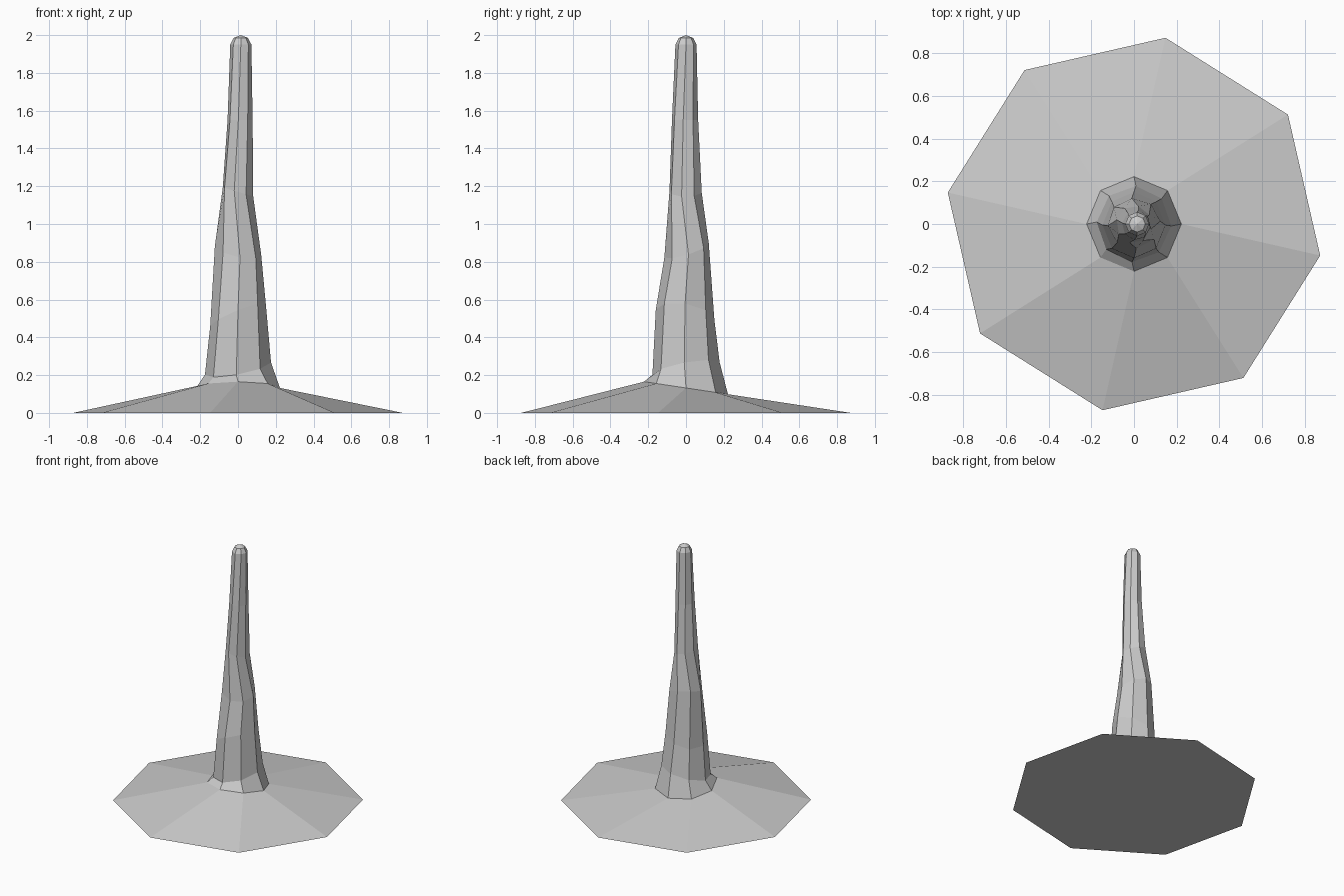
import bpy, bmesh
from math import cos, sin, radians

if "Cube" in bpy.data.objects:
    bpy.data.objects.remove(bpy.data.objects["Cube"])

SIDES = 8


def ring(bm, cx, cy, z, rx, ry, tilt_x=0, tilt_y=0, twist=0):
    """Add one tilted, twisted octagonal ring of vertices."""
    verts = []
    for i in range(SIDES):
        a = radians(360 / SIDES * i + twist)
        dx, dy = rx * cos(a), ry * sin(a)
        verts.append(bm.verts.new((cx + dx, cy + dy, z + tilt_x * dx + tilt_y * dy)))
    return verts


def loft(name, rings, tip=None, close_bottom=False):
    """Skin a stack of rings, with an optional pointed top."""
    bm = bmesh.new()
    loops = [ring(bm, *r) for r in rings]
    for low, high in zip(loops, loops[1:]):
        for i in range(SIDES):
            j = (i + 1) % SIDES
            bm.faces.new((low[i], low[j], high[j], high[i]))
    if close_bottom:
        bm.faces.new(loops[0][::-1])
    if tip:
        t = bm.verts.new(tip)
        for i in range(SIDES):
            bm.faces.new((loops[-1][i], loops[-1][(i + 1) % SIDES], t))
    mesh = bpy.data.meshes.new(name)
    bm.to_mesh(mesh)
    bm.free()
    obj = bpy.data.objects.new(name, mesh)
    bpy.context.collection.objects.link(obj)
    return obj


# Ring shared by the mound's top and the spire's foot
foot = (0, 0, 0.132, 0.222, 0.222, 0, -0.15, 0)

# Low, wide mound
loft("mound", [(0, 0, 0, 0.885, 0.885, 0, 0, -9.6), foot], close_bottom=True)

# Uneven tapering spire with a rounded tip
loft("spire", [
    foot,
    (0.00, 0.000, 0.235, 0.175, 0.178, 0.19, 0.18, -3),
    (0.00, -0.005, 0.52, 0.147, 0.155, 0.40, -0.16, 0),
    (0.00, 0.003, 0.86, 0.123, 0.118, -0.20, 0.30, 5),
    (0.00, -0.002, 1.17, 0.083, 0.088, -0.30, 0.00, -14),
    (0.011, -0.005, 1.55, 0.067, 0.070, 0, 0, -8),
    (0.015, 0.000, 1.95, 0.056, 0.056, 0, 0, 0),
    (0.015, 0.000, 1.985, 0.038, 0.038, 0, 0, 0),
], tip=(0.015, 0, 2.0))
